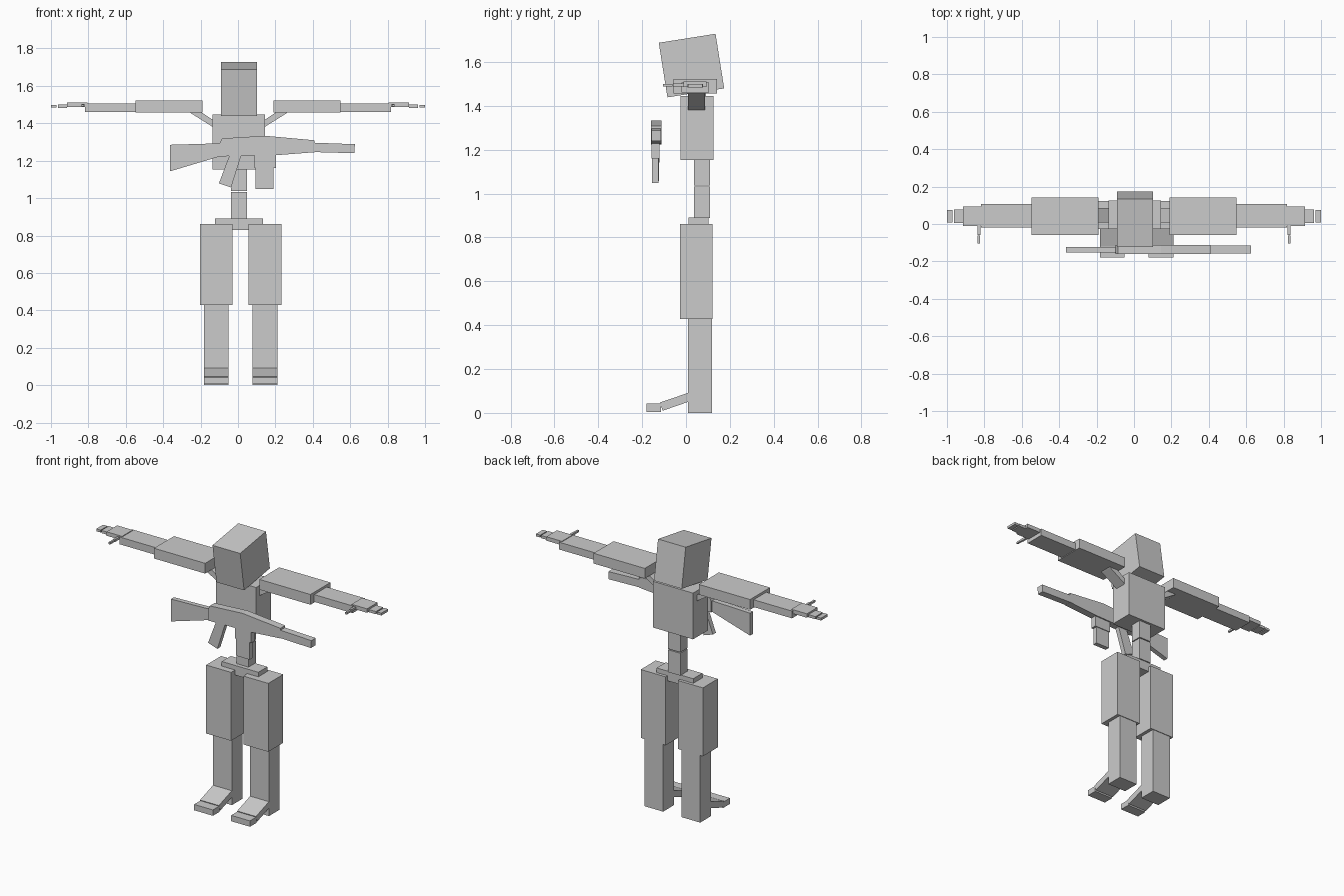
import bpy, bmesh
from math import radians
from mathutils import Matrix, Vector

cube = bpy.data.objects.get("Cube")
if cube:
    bpy.data.objects.remove(cube)

grey = bpy.data.materials.new("plain grey")
grey.use_nodes = True
colour = (0.6, 0.6, 0.6, 1)
grey.diffuse_color = colour
grey.node_tree.nodes["Principled BSDF"].inputs["Base Color"].default_value = colour


def finish(name, bm):
    bmesh.ops.recalc_face_normals(bm, faces=bm.faces)
    mesh = bpy.data.meshes.new(name)
    bm.to_mesh(mesh)
    bm.free()
    mesh.materials.append(grey)
    obj = bpy.data.objects.new(name, mesh)
    bpy.context.collection.objects.link(obj)
    return obj


def box(name, x, y, z, tilt=0):
    """Box from (low, high) ranges, tilted about x by degrees."""
    bm = bmesh.new()
    bmesh.ops.create_cube(bm, size=1)
    size = Vector((x[1] - x[0], y[1] - y[0], z[1] - z[0]))
    middle = Vector((sum(x), sum(y), sum(z))) / 2
    matrix = (Matrix.Translation(middle) @ Matrix.Rotation(radians(tilt), 4, "X")
              @ Matrix.Diagonal(size).to_4x4())
    bmesh.ops.transform(bm, matrix=matrix, verts=bm.verts)
    return finish(name, bm)


def slab(name, outline, low, high, axis="y"):
    """Outline extruded along y (points are x, z) or along x (points are y, z)."""
    def place(p, d):
        return (p[0], d, p[1]) if axis == "y" else (d, p[0], p[1])
    bm = bmesh.new()
    face = bm.faces.new([bm.verts.new(place(p, low)) for p in outline])
    out = bmesh.ops.extrude_face_region(bm, geom=[face])
    verts = [v for v in out["geom"] if isinstance(v, bmesh.types.BMVert)]
    bmesh.ops.translate(bm, verts=verts, vec=place((0, 0), high - low))
    return finish(name, bm)


def span(side, inner, outer, centre=0):
    return tuple(sorted((centre + side * inner, centre + side * outer)))


# Head and trunk
box("head", (-0.092, 0.102), (-0.106, 0.156), (1.458, 1.71), tilt=9)
box("neck", (-0.05, 0.06), (0.01, 0.092), (1.42, 1.5))
box("chest", (-0.137, 0.145), (-0.026, 0.125), (1.153, 1.446))
box("upper_waist", (-0.037, 0.048), (0.037, 0.11), (1.038, 1.153))
box("lower_waist", (-0.037, 0.048), (0.037, 0.11), (0.89, 1.032))
box("hips", (-0.123, 0.134), (0.012, 0.103), (0.83, 0.891))

for side, label in ((1, "left"), (-1, "right")):
    # Shoulder strut and arm
    c = 0.004
    strut = [(0.13, 1.375), (0.253, 1.452), (0.27, 1.465),
             (0.215, 1.469), (0.13, 1.412)]
    slab(label + "_shoulder_strut", [(c + side * x, z) for x, z in strut], 0.008, 0.086)
    box(label + "_upper_arm", span(side, 0.19, 0.549), (-0.058, 0.142), (1.457, 1.522))
    box(label + "_forearm", span(side, 0.549, 0.818), (-0.02, 0.106), (1.461, 1.507))
    box(label + "_hand", span(side, 0.805, 0.914), (-0.012, 0.094), (1.486, 1.511))
    box(label + "_fingers", span(side, 0.914, 0.963), (0.006, 0.078), (1.483, 1.5))
    box(label + "_fingertips", span(side, 0.97, 1.0), (0.008, 0.076), (1.484, 1.499))
    box(label + "_thumb", span(side, 0.822, 0.836), (-0.06, 0.0), (1.488, 1.503))
    box(label + "_thumb_tip", span(side, 0.824, 0.836), (-0.104, -0.061), (1.489, 1.501))

    # Leg and foot
    c = 0.014
    box(label + "_thigh", span(side, 0.043, 0.218, c), (-0.028, 0.122), (0.428, 0.862))
    width = span(side, 0.064, 0.196, c)
    box(label + "_shin", width, (0.01, 0.118), (0, 0.428))
    slab(label + "_foot", [(0.015, 0.093), (0.015, 0.052), (-0.106, 0.01), (-0.12, 0.047)],
         *width, axis="x")
    box(label + "_toes", width, (-0.18, -0.113), (0.005, 0.042))

# Rifle
slab("rifle_stock", [(-0.364, 1.285), (-0.09, 1.293), (-0.09, 1.225), (-0.364, 1.143)],
     -0.152, -0.122)
slab("rifle_body", [(-0.098, 1.293), (-0.086, 1.319), (0.144, 1.333), (0.409, 1.309),
                    (0.409, 1.245), (0.198, 1.229), (-0.098, 1.223)], -0.16, -0.112)
slab("rifle_barrel", [(0.409, 1.296), (0.625, 1.288), (0.622, 1.24), (0.409, 1.246)],
     -0.158, -0.114)
slab("rifle_grip", [(-0.045, 1.23), (0.018, 1.23), (-0.037, 1.057), (-0.102, 1.079)],
     -0.154, -0.124)
box("magazine_well", (0.088, 0.203), (-0.158, -0.12), (1.16, 1.235))
box("magazine", (0.093, 0.19), (-0.154, -0.125), (1.049, 1.16))
